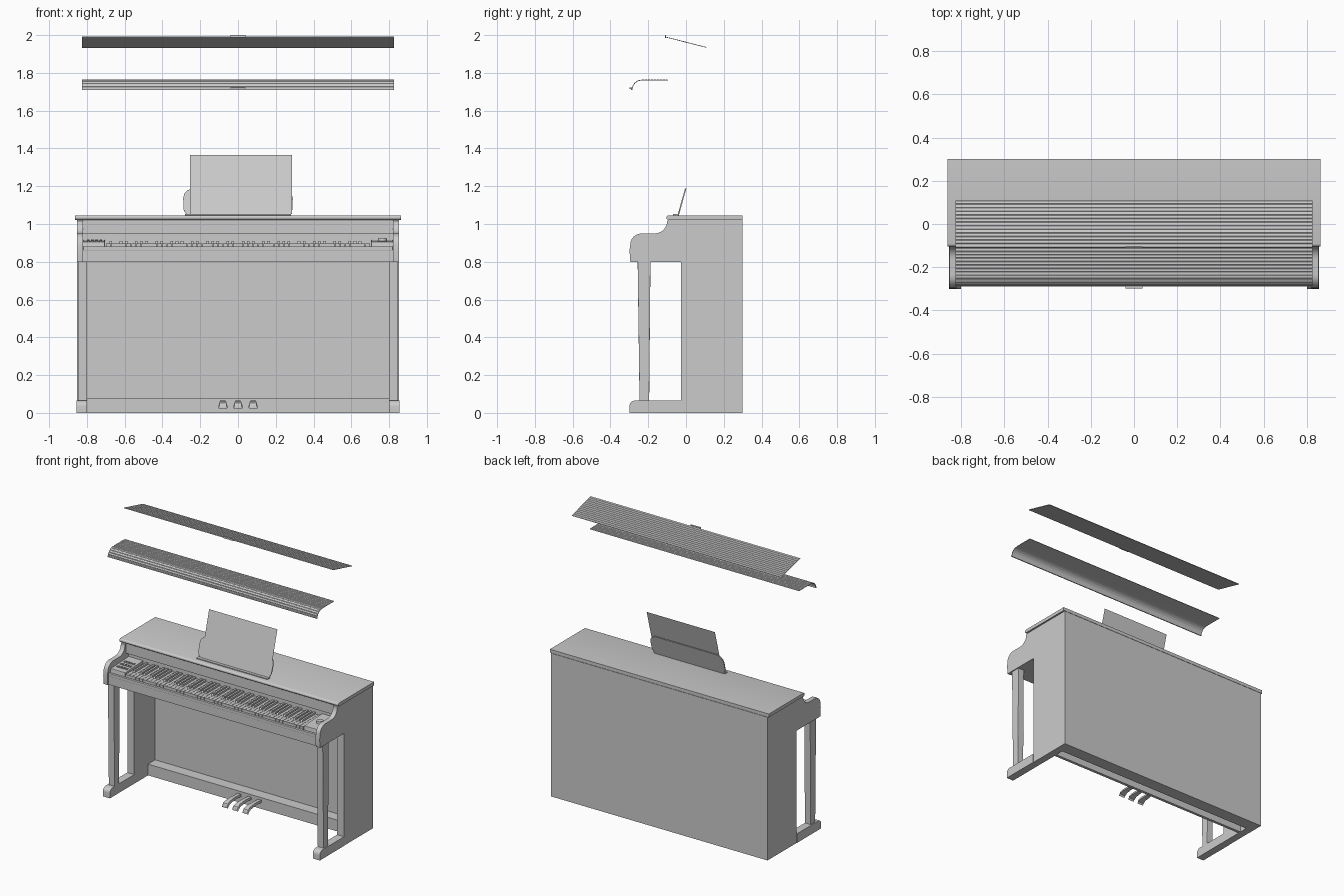
import bpy, bmesh, math
from mathutils import Vector

if "Cube" in bpy.data.objects:
    bpy.data.objects.remove(bpy.data.objects["Cube"])


def finish(name, bm, bevel=0, smooth=False):
    bmesh.ops.recalc_face_normals(bm, faces=bm.faces)
    me = bpy.data.meshes.new(name)
    bm.to_mesh(me)
    bm.free()
    ob = bpy.data.objects.new(name, me)
    bpy.context.collection.objects.link(ob)
    if bevel:
        m = ob.modifiers.new("bevel", 'BEVEL')
        m.width, m.segments = bevel, 2
    if smooth:
        bpy.ops.object.select_all(action='DESELECT')
        bpy.context.view_layer.objects.active = ob
        ob.select_set(True)
        bpy.ops.object.shade_smooth_by_angle(angle=math.radians(35))
    return ob


def prism(bm, pts, x0, x1):
    """Extrude a (y, z) outline from x0 to x1."""
    f = bm.faces.new([bm.verts.new((x0, y, z)) for y, z in pts])
    r = bmesh.ops.extrude_face_region(bm, geom=[f])
    for v in r['geom']:
        if isinstance(v, bmesh.types.BMVert):
            v.co.x = x1


def add_box(bm, x0, x1, y0, y1, z0, z1):
    prism(bm, [(y0, z0), (y1, z0), (y1, z1), (y0, z1)], x0, x1)


def box(name, *dims, bevel=0):
    bm = bmesh.new()
    add_box(bm, *dims)
    return finish(name, bm, bevel)


def pair(name, pts, x0, x1, bevel=0, smooth=False):
    """Profile part on both ends of the piano."""
    for side, s in (("left", -1), ("right", 1)):
        bm = bmesh.new()
        prism(bm, pts, s * x0, s * x1)
        finish(side + "_" + name, bm, bevel, smooth)


def arc(cy, cz, r, a0, a1, n=6):
    return [(cy + r * math.cos(math.radians(a0 + (a1 - a0) * i / n)),
             cz + r * math.sin(math.radians(a0 + (a1 - a0) * i / n))) for i in range(n + 1)]


# Side frames: panel, arm, leg and foot
pair("side_panel", [(-.026, 0), (.30, 0), (.30, 1.02), (-.026, 1.02)], .80, .853)
pair("arm", [(-.026, .80), (-.026, 1.02), (-.095, 1.02)] + arc(-.165, 1.015, .065, 0, -90)
     + arc(-.235, .89, .06, 90, 180) + [(-.299, .86), (-.295, .80)], .82, .853, smooth=True)
pair("leg", [(-.246, .06), (-.195, .06), (-.188, .80), (-.256, .80)], .80, .847, .002)
pair("foot", [(-.026, 0), (-.026, .065)] + arc(-.27, .035, .03, 90, 180) + [(-.30, 0)],
     .80, .855, smooth=True)

# Cabinet body
box("back_panel", -.80, .80, .21, .30, 0, 1.02)
box("bottom_shelf", -.80, .80, .13, .215, .066, .08)
box("bottom_rail", -.80, .80, .13, .15, 0, .066)
box("keybed", -.82, .82, -.285, .215, .80, .868)
box("upper_body", -.82, .82, -.06, .215, .86, 1.02)
box("fallboard_panel", -.82, .82, -.088, -.055, .948, 1.02)
box("key_slip", -.82, .82, -.288, -.27, .86, .882, bevel=.003)
bm = bmesh.new()
prism(bm, [(.30, 1.022), (.30, 1.046)] + arc(-.092, 1.034, .012, 90, 270), -.863, .863)
finish("lid", bm, smooth=True)

# Keyboard: 52 white keys and 36 black keys
X0, W = -.70, 1.4 / 52
whites, blacks = bmesh.new(), bmesh.new()
for i in range(52):
    x = X0 + i * W
    add_box(whites, x + .001, x + W - .001, -.266, -.06, .872, .898)
    if i % 7 in (0, 2, 3, 5, 6) and i < 51:
        prism(blacks, [(-.215, .895), (-.06, .895), (-.06, .911), (-.205, .911)],
              x + W - .007, x + W + .007)
finish("white_keys", whites)
ob = finish("black_keys", blacks)
dark = bpy.data.materials.new("black_key")
dark.diffuse_color = (.25, .25, .25, 1)
dark.use_nodes = True
dark.node_tree.nodes["Principled BSDF"].inputs["Base Color"].default_value = dark.diffuse_color

# Control blocks with buttons and a volume knob
pair("key_block", [(-.268, .86), (-.06, .86), (-.06, .916), (-.262, .906)], .705, .82, .002)
bm = bmesh.new()
for i in range(4):
    for j in range(3):
        x, y = -.80 + i * .022, -.225 + j * .04
        z = .906 + (y + .262) * .05
        add_box(bm, x, x + .015, y, y + .018, z - .002, z + .006)
finish("control_buttons", bm)
bm = bmesh.new()
bmesh.ops.create_cone(bm, cap_ends=True, segments=24, radius1=.024, radius2=.022, depth=.016)
bmesh.ops.translate(bm, verts=bm.verts, vec=(.765, -.17, .917))
finish("volume_knob", bm, smooth=True)

# Pedals: narrow at the rail, wider at the drooping tip
path = [(.14, .058, .015), (.06, .062, .016), (.0, .058, .02), (-.025, .048, .024), (-.032, .036, .023)]
for name, px in (("left", -.08), ("middle", 0), ("right", .08)):
    bm = bmesh.new()
    rings = [[bm.verts.new((px + sx * w, y, z + dz)) for sx, dz in
              ((-1, -.012), (1, -.012), (.8, .004), (-.8, .004))] for y, z, w in path]
    for a, b in zip(rings, rings[1:]):
        for k in range(4):
            bm.faces.new((a[k], a[(k + 1) % 4], b[(k + 1) % 4], b[k]))
    bm.faces.new(rings[0])
    bm.faces.new(rings[-1])
    finish(name + "_pedal", bm, smooth=True)


# Music desk: rounded tilted board, ledge and a sheet resting on it
def tilt(x, h, off=0):
    return Vector((x, -.045 + h * .28 + off, 1.046 + h))


half = [(.27, 0), (.288, .03), (.29, .09), (.284, .115), (.268, .132), (.245, .142)]
bm = bmesh.new()
outline = half + [(-x, h) for x, h in reversed(half)]
f = bm.faces.new([bm.verts.new(tilt(x, h)) for x, h in outline])
r = bmesh.ops.extrude_face_region(bm, geom=[f])
bmesh.ops.translate(bm, verts=[v for v in r['geom'] if isinstance(v, bmesh.types.BMVert)],
                    vec=(0, .007, -.001))
finish("music_desk", bm)
box("music_ledge", -.28, .28, -.068, -.04, 1.045, 1.052)
bm = bmesh.new()
bm.faces.new([bm.verts.new(tilt(x, h, -.008)) for x, h in
              ((-.253, .008), (.285, .008), (.285, .32), (-.253, .32))])
finish("music_sheet", bm)


# Sliding covers: narrow slats laid along a path
def slats(name, pts, count):
    pts = [Vector(p) for p in pts]
    lens = [(b - a).length for a, b in zip(pts, pts[1:])]

    def at(d):
        for a, b, l in zip(pts, pts[1:], lens):
            if d <= l:
                return a.lerp(b, d / l)
            d -= l
        return pts[-1]
    bm = bmesh.new()
    step = sum(lens) / count
    for i in range(count):
        a, b = at(i * step), at((i + 1) * step)
        t = (b - a).normalized()
        n = Vector((-t.y, t.x)) * .002
        e = t * .002
        prism(bm, [a - n, b - n, b, b - e + n, a + e + n, a], -.825, .825)
    return finish(name, bm)


slats("front_slatted_cover", [(-.287, 1.712)] + arc(-.235, 1.712, .05, 180, 90, 8)
      + [(-.20, 1.763), (-.095, 1.762)], 14)
slats("upper_slatted_cover", [(.108, 1.935), (-.108, 1.99)][::-1], 13)
box("front_cover_lip", -.825, .825, -.29, -.283, 1.71, 1.718)
box("front_cover_handle", -.04, .04, -.299, -.286, 1.715, 1.722, bevel=.002)
box("upper_cover_handle", -.04, .04, -.112, -.105, 1.986, 2.0, bevel=.002)
